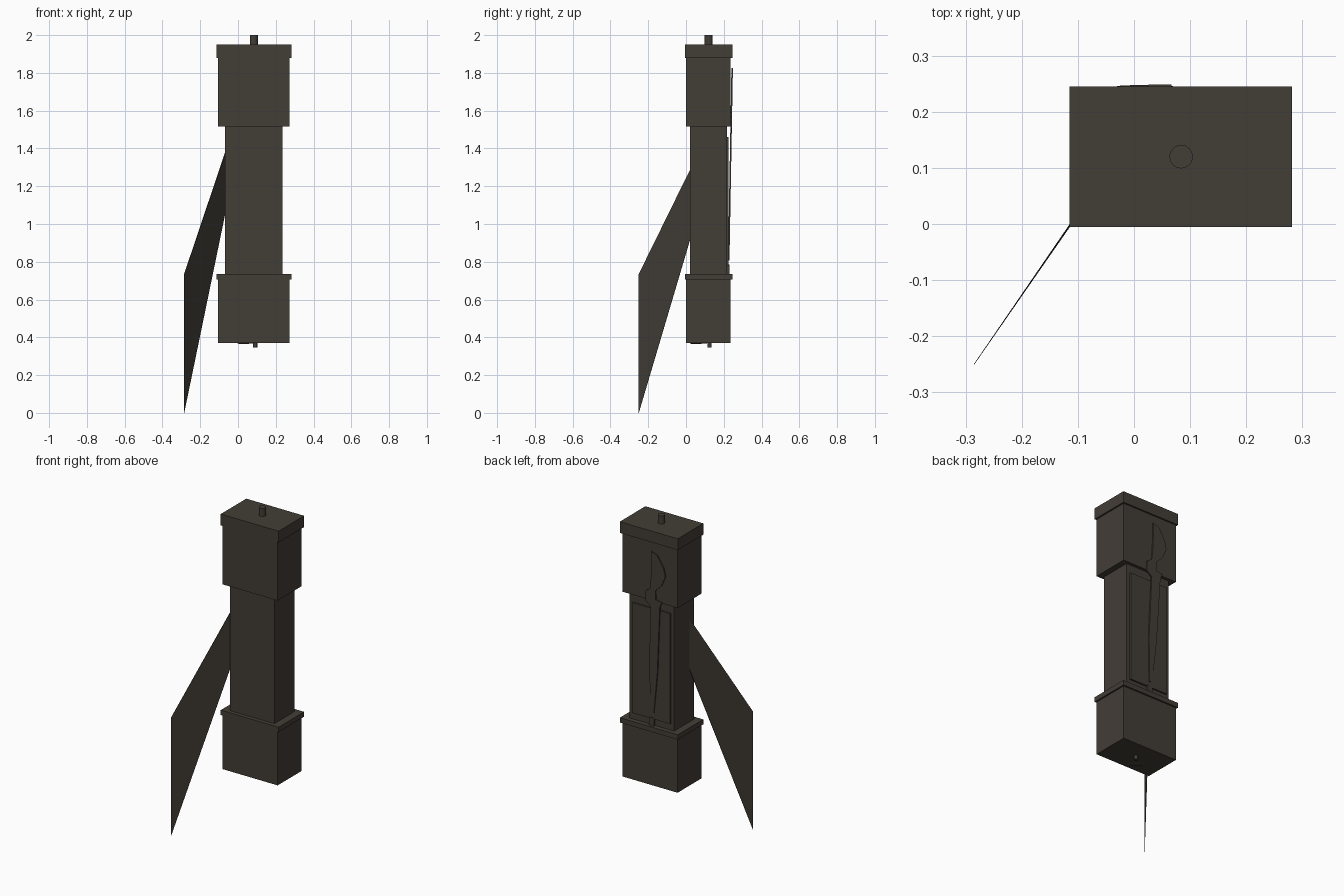
import bpy, bmesh, math
from mathutils import Vector

if "Cube" in bpy.data.objects:
    bpy.data.objects.remove(bpy.data.objects["Cube"])

wood = bpy.data.materials.new("dark_wood")
wood.diffuse_color = (0.055, 0.047, 0.037, 1)
wood.use_nodes = True
wood.node_tree.nodes["Principled BSDF"].inputs["Base Color"].default_value = wood.diffuse_color


def make(name, bm):
    bmesh.ops.recalc_face_normals(bm, faces=bm.faces)
    me = bpy.data.meshes.new(name)
    bm.to_mesh(me)
    bm.free()
    me.materials.append(wood)
    ob = bpy.data.objects.new(name, me)
    bpy.context.collection.objects.link(ob)
    return ob


def box(name, x, y, z):
    bm = bmesh.new()
    bmesh.ops.create_cube(bm, size=1)
    for v in bm.verts:
        v.co = Vector([(r[0] + r[1]) / 2 + c * (r[1] - r[0]) for c, r in zip(v.co, (x, y, z))])
    return make(name, bm)


def rod(name, center, radius, depth, sides, tilt=None):
    bm = bmesh.new()
    bmesh.ops.create_cone(bm, cap_ends=True, segments=sides, radius1=radius,
                          radius2=radius, depth=depth)
    ob = make(name, bm)
    ob.location = center
    if tilt:
        ob.rotation_mode = 'QUATERNION'
        ob.rotation_quaternion = Vector((0, 0, -1)).rotation_difference(Vector(tilt))
    for p in ob.data.polygons:
        p.use_smooth = len(p.vertices) == 4
    return ob


def plate(name, front, back):
    # closed thin solid between two matching outlines
    bm = bmesh.new()
    a = [bm.verts.new(p) for p in front]
    b = [bm.verts.new(p) for p in back]
    bm.faces.new(a)
    bm.faces.new(b[::-1])
    n = len(a)
    for i in range(n):
        j = (i + 1) % n
        bm.faces.new((a[j], a[i], b[i], b[j]))
    return make(name, bm)


# Case, from the base up
WIDE_X, WIDE_Y = (-0.107, 0.272), (0.0, 0.235)
TRIM_X, TRIM_Y = (-0.115, 0.282), (-0.005, 0.245)
box("base", WIDE_X, WIDE_Y, (0.37, 0.705))
box("base_trim", TRIM_X, TRIM_Y, (0.705, 0.735))
box("trunk", (-0.07, 0.235), (0.02, 0.216), (0.735, 1.515))
box("hood", WIDE_X, WIDE_Y, (1.515, 1.88))
box("hood_cap", TRIM_X, TRIM_Y, (1.88, 1.95))
box("trunk_door", (-0.05, 0.213), (0.21, 0.226), (0.777, 1.46))

# Spindle ends and the tilted disc that breaks through the floor
rod("top_spindle", (0.084, 0.12, 1.96), 0.021, 0.08, 16)
rod("bottom_spindle", (0.091, 0.125, 0.37), 0.011, 0.05, 12)
rod("floor_disc", (0.09, 0.115, 0.3814), 0.095, 0.002, 32, (0.12, 0.12, -1))

# Flat blade-shaped hand leaning on the door side
outline = [(.067, 1.825), (.025, 1.809), (-.017, 1.744), (-.03, 1.691), (-.003, 1.628),
           (.039, 1.586), (.039, 1.53), (-.003, 1.522), (.011, 1.487), (.032, 1.082),
           (.06, .812), (.081, .807), (.087, 1.10), (.074, 1.48), (.108, 1.506),
           (.108, 1.569), (.074, 1.591), (.067, 1.698)]


def lean(z):
    return 0.230 + 0.018 * (z - 0.8)


plate("long_hand", [(x, lean(z), z) for x, z in outline],
      [(x, lean(z) - 0.008, z) for x, z in outline])
box("hand_foot", (0.06, 0.092), (0.21, 0.23), (0.735, 0.785))

# Thin slanted board running out of the trunk side
corners = [(0, 0), (0, 0.735), (0.235, 1.428), (0.235, 1.15)]  # distance along x, height


def board(side):
    return [(-0.285 + d + side * (0.0004 + 0.008 * d), -0.25 + 1.45 * d - side * 0.0003, z)
            for d, z in corners]


plate("slanted_board", board(-1), board(1))
